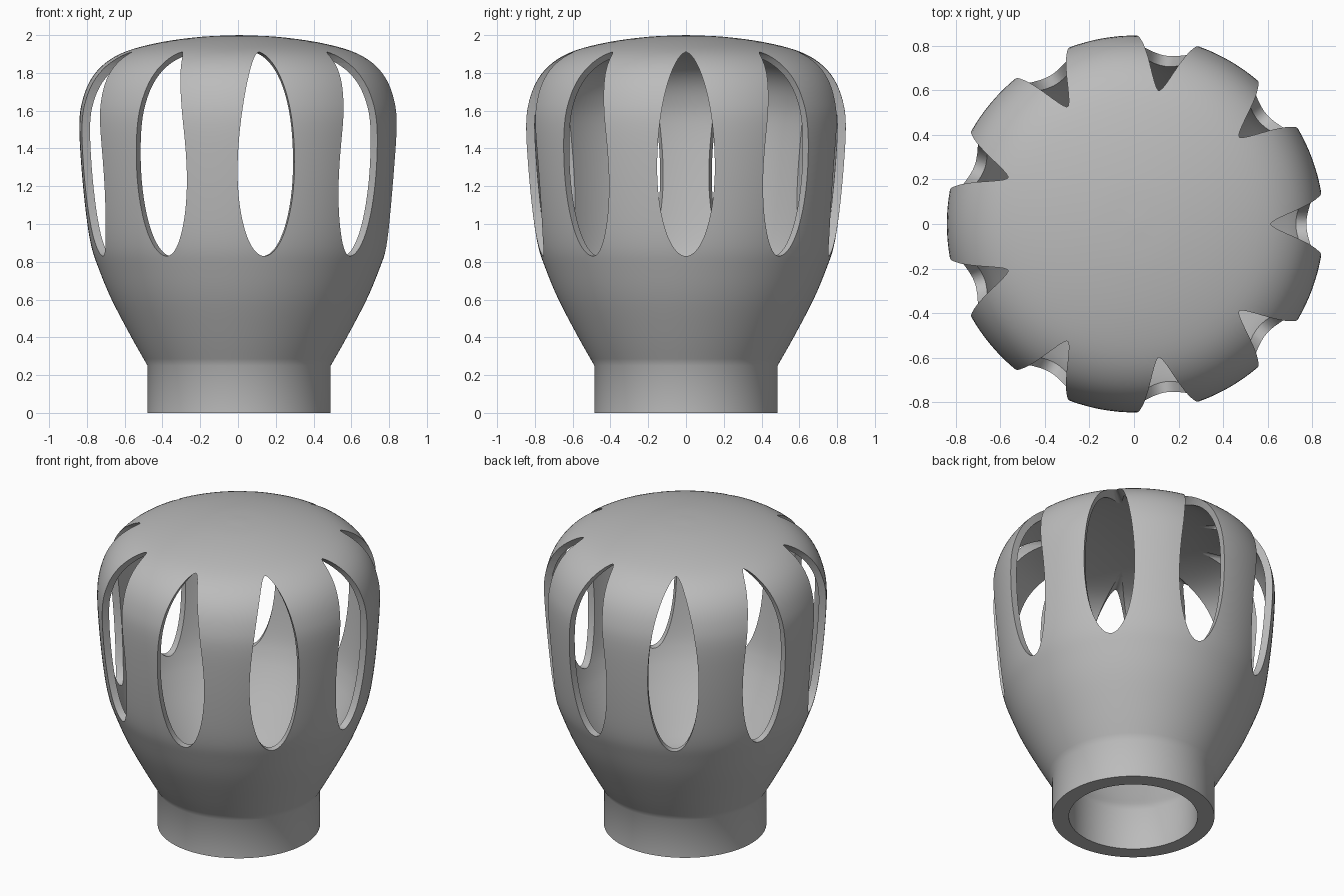
import bpy, bmesh, math
from mathutils import Vector, Matrix

SEGMENTS = 144
SLOTS = 9
AXIS_X = 0.006

if "Cube" in bpy.data.objects:
    bpy.data.objects.remove(bpy.data.objects["Cube"], do_unlink=True)

grey = bpy.data.materials.new("plain_grey")
grey.use_nodes = True
grey.diffuse_color = (0.5, 0.5, 0.5, 1)
grey.node_tree.nodes["Principled BSDF"].inputs["Base Color"].default_value = (0.5, 0.5, 0.5, 1)


def make_object(name, bm):
    bmesh.ops.recalc_face_normals(bm, faces=bm.faces)
    mesh = bpy.data.meshes.new(name)
    bm.to_mesh(mesh)
    bm.free()
    obj = bpy.data.objects.new(name, mesh)
    bpy.context.collection.objects.link(obj)
    mesh.materials.append(grey)
    return obj


def smooth_path(pts, steps=4):
    """Catmull-Rom curve through the points."""
    pts = [Vector(p) for p in pts]
    ends = [2 * pts[0] - pts[1]] + pts + [2 * pts[-1] - pts[-2]]
    out = []
    for a, b, c, d in zip(ends, ends[1:], ends[2:], ends[3:]):
        for i in range(steps):
            t = i / steps
            out.append(0.5 * (2 * b + (c - a) * t + (2 * a - 5 * b + 4 * c - d) * t ** 2
                              + (3 * b - a - 3 * c + d) * t ** 3))
    return out + [pts[-1]]


# Outer outline (radius, height): straight collar, flared neck, rounded crown
bulb = smooth_path([(0.485, 0.25), (0.57, 0.4), (0.675, 0.6), (0.742, 0.76), (0.782, 0.88),
                    (0.81, 1.05), (0.835, 1.3), (0.846, 1.53), (0.828, 1.66), (0.782, 1.77),
                    (0.705, 1.855), (0.59, 1.917), (0.41, 1.963), (0.2, 1.991), (0, 2)])

# Inner outline: thick at the collar, thinning to a shell
inner = []
for i, p in enumerate(bulb):
    tangent = bulb[min(i + 1, len(bulb) - 1)] - bulb[max(i - 1, 0)]
    normal = Vector((-tangent.y, tangent.x)).normalized()
    blend = min(1, max(0, (p.y - 0.25) / 0.5))
    q = p + normal * (0.1 - 0.055 * blend)
    inner.append(Vector((max(q.x, 0), q.y)))
inner[0] = Vector((0.385, 0.27))
inner[-1] = Vector((0, 1.955))
profile = [Vector((0.385, 0)), Vector((0.485, 0))] + bulb
profile_in = [Vector((0.385, 0))] + inner

# Lathe the shell
bm = bmesh.new()
for path in (profile, profile_in):
    verts = [bm.verts.new((p.x, 0, p.y)) for p in path]
    edges = [bm.edges.new(pair) for pair in zip(verts, verts[1:])]
    bmesh.ops.spin(bm, geom=verts + edges, cent=(0, 0, 0), axis=(0, 0, 1),
                   angle=math.tau, steps=SEGMENTS, use_duplicate=False)
bmesh.ops.remove_doubles(bm, verts=bm.verts, dist=0.0005)
shell = make_object("slotted_dome", bm)

# Slot cutter: long oval, rounded below and more pointed above
bm = bmesh.new()
outline = []
for i in range(64):
    a = math.tau * (i + 0.5) / 64
    c, s = math.cos(a), math.sin(a)
    power = 1.2 if s > 0 else 1.0
    y = math.copysign(abs(c) ** power, c) * 0.153
    outline.append(bm.verts.new((0.3, y, 1.3 + s * (0.61 if s > 0 else 0.47))))
face = bm.faces.new(outline)
ext = bmesh.ops.extrude_face_region(bm, geom=[face])
bmesh.ops.translate(bm, vec=(0.8, 0, 0),
                    verts=[g for g in ext["geom"] if isinstance(g, bmesh.types.BMVert)])
if not any(f.normal.x < -0.9 for f in bm.faces) and face.is_valid is False:
    bmesh.ops.holes_fill(bm, edges=bm.edges)
cutter = make_object("slot_cutter", bm)
cutter.hide_render = True

# Cut the ring of slots
bpy.context.view_layer.objects.active = shell
for k in range(SLOTS):
    cutter.matrix_world = Matrix.Rotation(math.tau * k / SLOTS, 4, "Z")
    bpy.context.view_layer.update()
    mod = shell.modifiers.new("slot", "BOOLEAN")
    mod.operation = "DIFFERENCE"
    mod.solver = "EXACT"
    mod.object = cutter
    bpy.ops.object.modifier_apply(modifier=mod.name)
bpy.data.objects.remove(cutter, do_unlink=True)

# Soft shading with crisp slot rims
bpy.ops.object.select_all(action="DESELECT")
shell.select_set(True)
bpy.ops.object.shade_smooth_by_angle(angle=math.radians(40))
shell.location.x = AXIS_X
